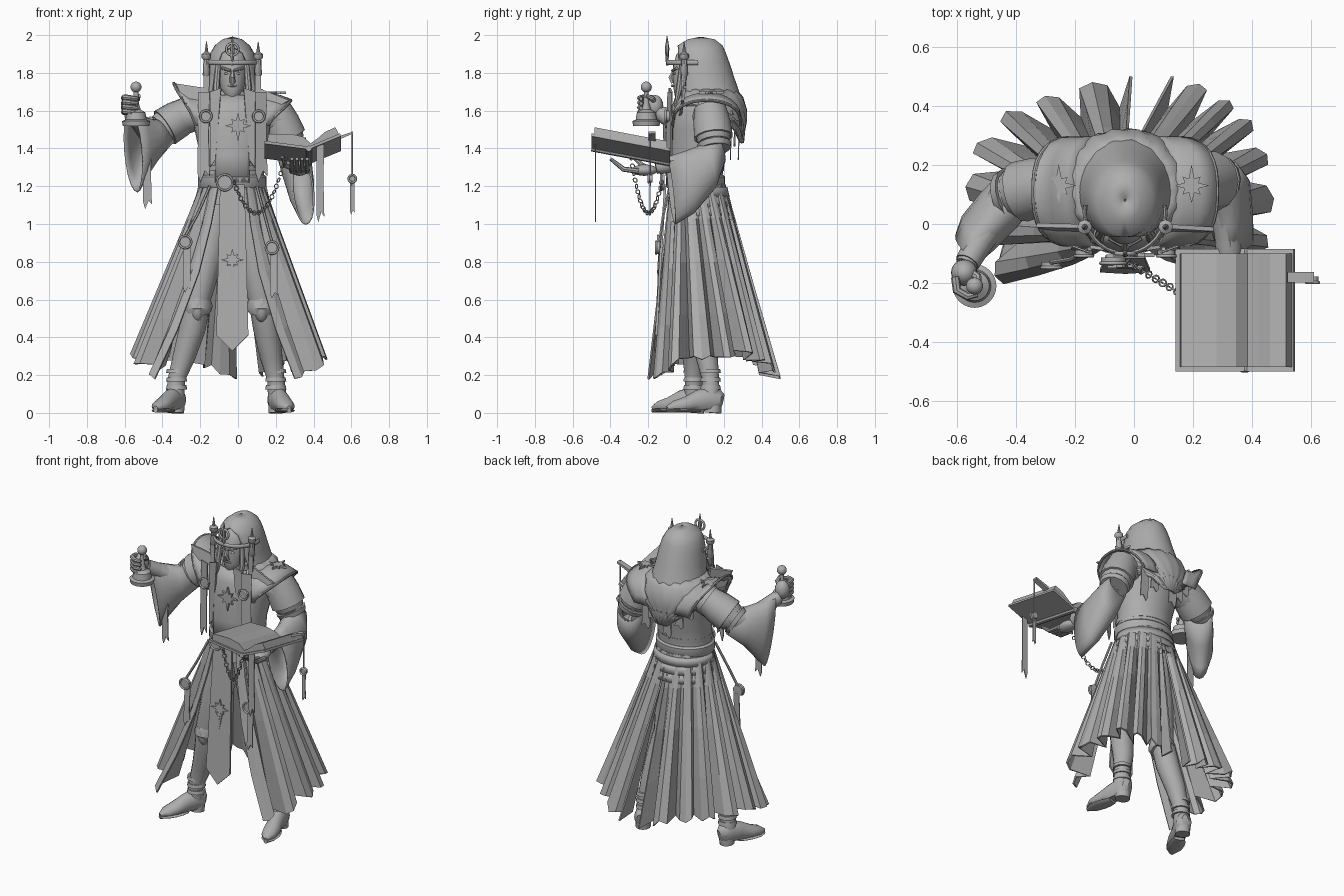
import bpy, bmesh, math, random
from mathutils import Vector, Matrix
random.seed(4)
if "Cube" in bpy.data.objects:
    bpy.data.objects.remove(bpy.data.objects["Cube"])
GREY = (0.42, 0.42, 0.42, 1)
mat = bpy.data.materials.new("stone_grey")
mat.use_nodes = True
mat.diffuse_color = GREY
mat.node_tree.nodes["Principled BSDF"].inputs["Base Color"].default_value = GREY
CX = -0.03  # centre line of the body
SIDES = ((1, "left"), (-1, "right"))

def make(name, verts, faces, thick=0, smooth=True):
    me = bpy.data.meshes.new(name)
    me.from_pydata([tuple(v) for v in verts], [], faces)
    bm = bmesh.new()
    bm.from_mesh(me)
    bmesh.ops.remove_doubles(bm, verts=bm.verts, dist=0.0005)
    bmesh.ops.recalc_face_normals(bm, faces=bm.faces)
    bm.to_mesh(me)
    bm.free()
    if smooth:
        me.shade_smooth()
        me.set_sharp_from_angle(angle=math.radians(40))
    me.materials.append(mat)
    ob = bpy.data.objects.new(name, me)
    bpy.context.collection.objects.link(ob)
    if thick:
        m = ob.modifiers.new("thickness", "SOLIDIFY")
        m.thickness, m.offset = thick, 0

def grid(name, rows, thick=0, smooth=True, caps=False):
    n, m = len(rows[0]), len(rows)
    faces = [(r * n + i, r * n + i + 1, (r + 1) * n + i + 1, (r + 1) * n + i) for r in range(m - 1) for i in range(n - 1)]
    if caps:
        faces += [tuple(range(n - 1)), tuple(range((m - 1) * n, m * n - 1))]
    make(name, [v for r in rows for v in r], faces, thick, smooth)

def shell(name, rings, cx=CX, n=28, thick=0, wave=0):
    """Rings of (z, cy, rx, ry, start, end); degrees from the front, positive to +x."""
    rows = []
    for z, cy, rx, ry, *arc in rings:
        a0, a1 = arc or (0, 360)
        angles = [math.radians(a0 + (a1 - a0) * i / n) for i in range(n + 1)]
        ks = [1 + wave * math.sin(i * 1.9 + z * 30) for i in range(n + 1)]
        rows.append([(cx + rx * k * math.sin(a), cy - ry * k * math.cos(a), z) for a, k in zip(angles, ks)])
    grid(name, rows, thick, caps=not rings[0][4:])

def tube(name, pts, radii, n=14, floor=-1):
    """Radii: one number, one (across, up) pair, or a list with either for each point."""
    pts, rows = [Vector(p) for p in pts], []
    for i, p in enumerate(pts):
        d = (pts[min(i + 1, len(pts) - 1)] - pts[max(i - 1, 0)]).normalized()
        u = d.cross(Vector((0, 0, 1)) if abs(d.z) < 0.8 else Vector((0, 1, 0))).normalized()
        r = radii[i] if isinstance(radii, list) else radii
        ru, rv = r if isinstance(r, tuple) else (r, r)
        row = [p + u * ru * math.cos(k * math.tau / n) + u.cross(d) * rv * math.sin(k * math.tau / n) for k in range(n)]
        row = [Vector((q.x, q.y, max(q.z, floor))) for q in row]
        rows.append(row + [row[0].copy()])
    grid(name, rows, caps=True)

def prism(name, vs):
    n = len(vs) // 2
    ends = [tuple(range(n)), tuple(range(2 * n - 1, n - 1, -1))]
    make(name, vs, ends + [(i, (i + 1) % n, n + (i + 1) % n, n + i) for i in range(n)], smooth=False)

def plate(name, pts, at, thick=0.01, tilt=0, turn=0):
    """Outline in x and z, extruded along y, then tilted about x and turned about z."""
    m = Matrix.Translation(at) @ Matrix.Rotation(turn, 4, 'Z') @ Matrix.Rotation(tilt, 4, 'X')
    prism(name, [m @ Vector((x, s * thick / 2, z)) for s in (-1, 1) for x, z in pts])

def ball(name, at, scale):
    ts = [math.pi * i / 10 for i in range(11)]
    shell(name, [(at[2] - scale[2] * math.cos(t), at[1], max(scale[0] * math.sin(t), .0002),
                  max(scale[1] * math.sin(t), .0002)) for t in ts], cx=at[0], n=16)

def ring(name, at, r, minor, rot=(math.pi / 2, 0, 0), seg=20):
    bpy.ops.mesh.primitive_torus_add(location=at, rotation=rot, major_radius=r, minor_radius=minor,
                                     major_segments=seg, minor_segments=6)
    bpy.context.object.name = name
    bpy.context.object.data.materials.append(mat)
    bpy.context.object.data.shade_smooth()

def disc(name, at, r):
    tube(name, [(at[0], at[1] + .012, at[2]), (at[0], at[1] - .008, at[2])], r, 20)
    ring(name + "_rim", (at[0], at[1] - .008, at[2]), r, .006)

def star(name, at, r, tilt=0):
    ks = [r * (.42 if i % 2 else 1.2 if i == 8 else 1 if i % 4 == 0 else .72) for i in range(16)]
    plate(name, [(k * math.sin(i * math.tau / 16), k * math.cos(i * math.tau / 16)) for i, k in enumerate(ks)], at, .014, tilt)

def ribbon(name, at, w, h, tilt=0, turn=0):
    plate(name, [(-w, 0), (w, 0), (w * .9, -h * .5), (w * 1.1, -h * .93), (w * .3, -h * .87), (-w * .5, -h), (-w, -h * .9)],
          at, .006, tilt, turn)

# Torso, neck and chest panel
body = [(1.22, .05, .165, .14), (1.36, .06, .17, .145), (1.5, .075, .2, .16), (1.6, .09, .22, .155)]
shell("torso", [(1.1, .055, .19, .15)] + body + [(1.66, .1, .19, .12), (1.7, .1, .08, .07)])
tube("neck", [(CX, .05, 1.58), (CX, .02, 1.74)], [.07, .055])
shell("chest_panel", [(z, cy, rx + .012, ry + .012, -30, 30) for z, cy, rx, ry in body] + [(1.68, .06, .13, .11, -50, 50)],
      n=12, thick=.01)
star("chest_star", (0, -.105, 1.52), .07)
shell("collar", [(1.6, .06, .12, .12), (1.66, .04, .09, .085), (1.7, .035, .085, .075)], wave=.03, thick=.008)
# Head and face
shell("head", [(1.66, -.02, .022, .025), (1.68, -.015, .042, .045), (1.72, .0, .062, .066), (1.78, .01, .073, .08),
               (1.84, .02, .077, .088), (1.9, .03, .072, .08), (1.95, .05, .03, .04)])
tube("nose", [(CX, -.062, 1.82), (CX, -.08, 1.775), (CX, -.066, 1.75)], [.006, .015, .016], 6)
tube("lips", [(CX - .022, -.062, 1.73), (CX, -.074, 1.732), (CX + .022, -.062, 1.73)], .006, 8)
for s, side in SIDES:
    tube(side + "_brow", [(CX + s * .01, -.072, 1.812), (CX + s * .055, -.048, 1.825)], .008, 8)
    ball(side + "_eye", (CX + s * .03, -.058, 1.797), (.014, .008, .007))
    tube(side + "_hair", [(CX + s * .075, -.02, 1.85), (CX + s * .085, -.035, 1.72), (CX + s * .08, -.06, 1.6)], [.015, .018, .006], 8)
# Hood falling back into a tilted cowl with torn tails
shell("hood", [(z, cy, rx, ry, o, 360 - o) for z, cy, rx, ry, o in
               [(1.985, .08, .003, .003, 0), (1.972, .08, .05, .07, 0), (1.94, .075, .09, .115, 0), (1.905, .075, .11, .13, 30),
                (1.85, .082, .124, .143, 38), (1.78, .092, .135, .156, 42), (1.7, .11, .15, .165, 46),
                (1.64, .125, .17, .172, 48)]], n=36, thick=.012)
shell("cowl", [(z, cy, rx, ry, o, 360 - o) for z, cy, rx, ry, o in
               [(1.71, .11, .15, .15, 40), (1.67, .12, .19, .175, 42), (1.61, .13, .21, .185, 55), (1.55, .15, .2, .165, 95),
                (1.5, .18, .15, .125, 125), (1.43, .22, .08, .08, 150)]], n=40, thick=.012, wave=.025)
for k in range(2):
    grid("cowl_fold", [[(CX + (.2 - k * .02 + dr) * math.sin(a), .12 - (.18 + dr) * math.cos(a),
                         1.66 - k * .05 - .045 * (1 - math.cos(a)) + dz) for a in [math.radians(50 + 13 * i) for i in range(21)]]
                       for dr, dz in ((0, .02), (.012, .0), (0, -.025))], .008)
for i, x in enumerate((-.19, -.13, -.06, .0, .06, .12)):
    ribbon("hood_tail", (x, .295 - abs(x - CX) * .35, 1.6), .028, .12 + .07 * (i % 3), -.03)
# Circlet, side towers and front medallion
tube("circlet", [(CX + .137 * math.sin(a), .04 - .14 * math.cos(a), 1.855) for a in
                 [math.radians(-100 + 10 * i) for i in range(21)]], (.007, .013), 8)
ring("medallion", (CX, -.1, 1.925), .032, .007)
tube("medallion_spike", [(CX, -.1, 1.84), (CX, -.1, 1.93), (CX, -.1, 1.995)], [.006, .012, .002], 8)
for x in (CX - .137, CX + .137):
    tube("tower", [(x, -.01, z) for z in (1.73, 1.78, 1.79, 1.87, 1.88, 1.9, 1.91, 1.965)],
         [.01, .012, .02, .016, .025, .025, .01, .002], 8)
    ribbon("tower_ribbon", (x, -.02, 1.8), .016, .2)
# Shoulder mantles, stoles, lapels and clasps
for (s, side), tips in zip(SIDES, ((1.68, 1.69, 1.675, 1.655), (1.68, 1.69, 1.7, 1.745))):
    rows = [[(CX + s * x * (1 - .38 * (1 - math.sin(t)) ** 1.3), .11 - .18 * math.cos(t), 1.52 + (z - 1.52) * abs(math.sin(t)) ** .7)
             for t in [math.pi * i / 16 for i in range(17)]] for x, z in zip((.15, .2, .255, .31), tips)]
    grid(side + "_mantle", rows, .014)
    tube(side + "_mantle_edge", rows[3], .008, 8)
    plate(side + "_wing", [(s * .13, 0), (s * .24, .05), (s * .3, tips[3] - 1.57), (s * .14, .15)], (CX, -.03, 1.57), .015, -.15)
    ribbon(side + "_stole", (CX + s * .15, -.085, 1.7), .032, .48, -.02, s * .35)
    plate(side + "_lapel", [(s * .06, .12), (s * .12, .1), (s * .12, -.3), (s * .09, -.26)], (CX, -.095, 1.6), .012, 0, s * .15)
    disc(side + "_clasp", (CX + s * .14, -.1, 1.57), .03)
    star(side + "_mantle_star", (CX + s * .225, .13, 1.695), .06, math.pi / 2)
# Belt and layered hip bands
shell("belt", [(1.19, .05, .175, .15), (1.2, .05, .182, .157), (1.25, .05, .182, .157), (1.26, .05, .17, .147)])
shell("upper_belt", [(1.28, .05, .168, .15), (1.31, .05, .17, .153)])
for i in range(3):
    shell("hip_band", [(1.195 - i * .05, .055, .178 + i * .01, .16 + i * .01, 80, 280),
                       (1.143 - i * .05, .055, .19 + i * .012, .172 + i * .012, 80, 280)], thick=.008)
disc("buckle", (-.07, -.125, 1.22), .042)
# Pleated coat skirt in two halves, broad panels with deep folds
hems = ([(.3, -.17), (.46, -.06), (.46, .18), (.39, .34), (.29, .43), (.13, .5)],
        [(-.44, -.2), (-.55, -.02), (-.56, .22), (-.43, .37), (-.25, .44), (-.01, .5)])
for (s, side), hem in zip(SIDES, hems):
    rows, c = [[] for _ in range(5)], Vector((CX, .08))
    for i in range(29):
        t = i / 28
        k = min(int(t * 5), 4)
        h = c + (Vector(hem[k]).lerp(Vector(hem[k + 1]), t * 5 - k) - c) * (1, 1.02, .97, .76)[i % 4]
        a = math.radians(s * (26 + 154 * t))
        zh = .19 + .12 * math.sin(math.pi * t) + random.uniform(-.02, .025)
        for r, f in enumerate((0, .2, .45, .75, 1)):  # the front edge hugs the thigh
            p = Vector((CX + .165 * math.sin(a), .055 - .15 * math.cos(a))).lerp(h, f)
            rows[r].append((p.x - s * .05 * math.sin(math.pi * f) * max(0, 1 - i / 4), p.y, 1.21 + (zh - 1.21) * f))
    grid(side + "_skirt", rows, .01, smooth=False)
# Front tabard and pendants on cords
plate("tabard", [(-.065, 0), (.065, 0), (.085, -.8), (.0, -.885), (-.085, -.8)], (CX, -.11, 1.21), .012, -.06)
star("tabard_star", (CX, -.142, .81), .06, -.06)
plate("tabard_spike", [(-.02, .0), (.02, 0), (0, -.1)], (CX, -.144, .78), .012)
for x0, x, z, y in ((-.15, -.28, .905, -.14), (.1, .18, .875, -.15)):
    tube("pendant_cord", [(x0, -.085, 1.2), ((x0 + x) / 2, -.12, 1.05), (x, y + .01, z + .03)], .008, 6)
    disc("pendant", (x, y, z), .033)
    ribbon("pendant_ribbon", (x + .01, y + .01, z - .02), .02, .25, -.05)
# Legs, knee guards and boots
legs = (([(.03, .06, 1.12), (.08, .04, .85), (.125, .03, .6), (.15, .07, .45), (.175, .11, .3), (.2, .13, .18), (.21, .13, .06)],
         (.25, -.96, 0)), ([(-.1, .06, 1.12), (-.16, .03, .85), (-.215, .0, .6), (-.24, .02, .45), (-.285, .04, .3),
                            (-.325, .04, .18), (-.335, .04, .06)], (-.42, -.9, 0)))
foot = [(-.065, .06, .02, .04), (-.045, .065, .045, .06), (.0, .07, .052, .07), (.07, .06, .045, .06), (.14, .042, .05, .042),
        (.2, .034, .042, .03), (.24, .025, .012, .012)]
for (s, side), (pts, d) in zip(SIDES, legs):
    k, f, g = Vector(pts[2]), Vector(d), Vector((pts[6][0], pts[6][1], 0))
    tube(side + "_leg", pts, [.1, .09, .07, .07, .06, .046, .05])
    tube(side + "_knee_cuff", [k, k + Vector((0, 0, -.035)), k + Vector((0, .01, -.06))], [.07, .082, .074])
    ball(side + "_knee_guard", k + Vector((0, -.03, -.04)), (.04, .048, .08))
    for z in (.125, .165, .21):
        tube(side + "_boot_strap", [g + Vector((-s * .01, 0, z)), g + Vector((-s * .01, 0, z + .022))], [.056, .052])
    tube(side + "_boot", [g + f * t + Vector((0, 0, z)) for t, z, _, _ in foot], [r[2:] for r in foot], 16, .018)
    tube(side + "_sole", [g + f * t + Vector((0, 0, .012)) for t in (.06, .1, .15, .2, .242)],
         [(w, .011) for w in (.034, .047, .052, .043, .012)], 10, 0)
    tube(side + "_heel", [g - f * .012, g - f * .015 + Vector((0, 0, .04))], .045, 12)
# Arms with wide hanging sleeves
arms = (([(.13, .12, 1.58), (.22, .135, 1.55), (.275, .15, 1.42), (.31, .12, 1.36), (.325, -.16, 1.3)],
         [((.27, .16, 1.47), (.28, .2, 1.33), .075), ((.31, .1, 1.42), (.31, .15, 1.19), .08),
          ((.32, -.01, 1.38), (.34, .04, 1.06), .07), ((.33, -.1, 1.35), (.36, -.06, 1.0), .055)]),
        ([(-.2, .12, 1.59), (-.31, .13, 1.56), (-.42, .1, 1.49), (-.47, .03, 1.48), (-.57, -.14, 1.59)],
         [((-.38, .12, 1.55), (-.39, .14, 1.41), .075), ((-.46, .03, 1.55), (-.46, .06, 1.32), .08),
          ((-.53, -.05, 1.58), (-.515, .0, 1.22), .075), ((-.57, -.1, 1.6), (-.535, -.04, 1.17), .06)]))
for (s, side), (pts, cuts) in zip(SIDES, arms):
    tube(side + "_arm", pts, [.09, .095, .08, .06, .036])
    along, rows = Vector(cuts[-1][0]) - Vector(cuts[0][0]), []
    across = Vector((along.y, -along.x, 0)).normalized()
    for a, b, w in cuts:
        a, b = Vector(a), Vector(b)
        rows.append([(a + b) / 2 + (a - b) / 2 * math.cos(q) + across * w * math.sin(q) for q in [math.tau * i / 20 for i in range(21)]])
    grid(side + "_sleeve", rows, .01)
    p, q, w0, w1 = [Vector(v) for v in pts[1:]]
    for i in range(2):
        tube(side + "_sleeve_fold", [p.lerp(q, .7 + i * .28), p.lerp(q, .9 + i * .28)], [.092, .084])
    tube(side + "_short_sleeve", [p.lerp(q, -.5), p.lerp(q, .1), p.lerp(q, .7)], [.085, .1, .104])
    tube(side + "_bracer", [w0.lerp(w1, .6), w0.lerp(w1, .95)], [.046, .042])
# Right hand holding a hand bell
shell("bell", [(z, -.21, r, r) for z, r in ((1.52, .07), (1.545, .074), (1.552, .056), (1.59, .05), (1.605, .025), (1.64, .015),
                                            (1.7, .012))], cx=-.54, n=24)
ball("bell_knob", (-.54, -.21, 1.725), (.029, .029, .029))
ball("right_palm", (-.575, -.165, 1.625), (.045, .045, .058))
for z in (1.592, 1.617, 1.642, 1.667):
    tube("right_finger", [(-.605, -.18, z), (-.6, -.225, z + .005), (-.565, -.245, z), (-.53, -.238, z - .004)], [.015, .015, .014, .01], 8)
tube("right_thumb", [(-.56, -.16, 1.64), (-.53, -.18, 1.665), (-.525, -.21, 1.68)], [.016, .015, .01], 8)
ribbon("right_wrist_ribbon", (-.48, -.06, 1.42), .022, .34)
# Left hand below the book
ball("left_palm", (.325, -.22, 1.285), (.045, .07, .03))
for x in (.285, .312, .339, .366):
    tube("left_finger", [(x, -.25, 1.28), (x, -.33, 1.29), (x, -.4, 1.345)], [.015, .014, .009], 8)
tube("left_thumb", [(.3, -.19, 1.29), (.25, -.23, 1.31), (.235, -.28, 1.355)], [.016, .014, .009], 8)
# Open book, sloping up away from the reader, with page markers
for name, y0, y1, pts in (
        ("left_cover", -.5, -.085, [(.14, 1.425), (.375, 1.395), (.375, 1.41), (.14, 1.44)]),
        ("right_cover", -.5, -.085, [(.375, 1.395), (.545, 1.465), (.54, 1.48), (.375, 1.41)]),
        ("left_pages", -.485, -.1, [(.155, 1.437), (.375, 1.41), (.385, 1.43), (.345, 1.465), (.28, 1.48), (.16, 1.48)]),
        ("right_pages", -.485, -.1, [(.375, 1.41), (.535, 1.477), (.515, 1.515), (.46, 1.49), (.42, 1.455), (.385, 1.43)])):
    prism(name, [Vector((x, y, z - (y + .5) * .19)) for y in (y0, y1) for x, z in pts])
tube("spine", [(.375, -.5, 1.4), (.375, -.085, 1.322)], .016, 8)
ribbon("page_ribbon", (.435, -.48, 1.42), .02, .41)
plate("bookmark", [(0, 0), (.09, .04), (.09, .05), (0, .02)], (.52, -.18, 1.44), .035)
tube("bookmark_cord", [(.605, -.19, 1.49), (.605, -.19, 1.2)], .005, 6)
disc("bookmark_seal", (.605, -.19, 1.24), .02)
ribbon("bookmark_tassel", (.605, -.19, 1.22), .012, .17)
# Chain from belt to book
for i in range(24):
    t = i / 23
    p = Vector((-.02 + .27 * t, -.13 - .16 * t, 1.22 + .13 * t * t - .76 * t * (1 - t)))
    d = Vector((.27, -.16, .26 * t - .76 * (1 - 2 * t)))
    ring("chain_link", p, .012, .003, (d.to_track_quat('X', 'Z').to_matrix() @ Matrix.Rotation(i % 2 * math.pi / 2, 3, 'X')).to_euler(), 10)
